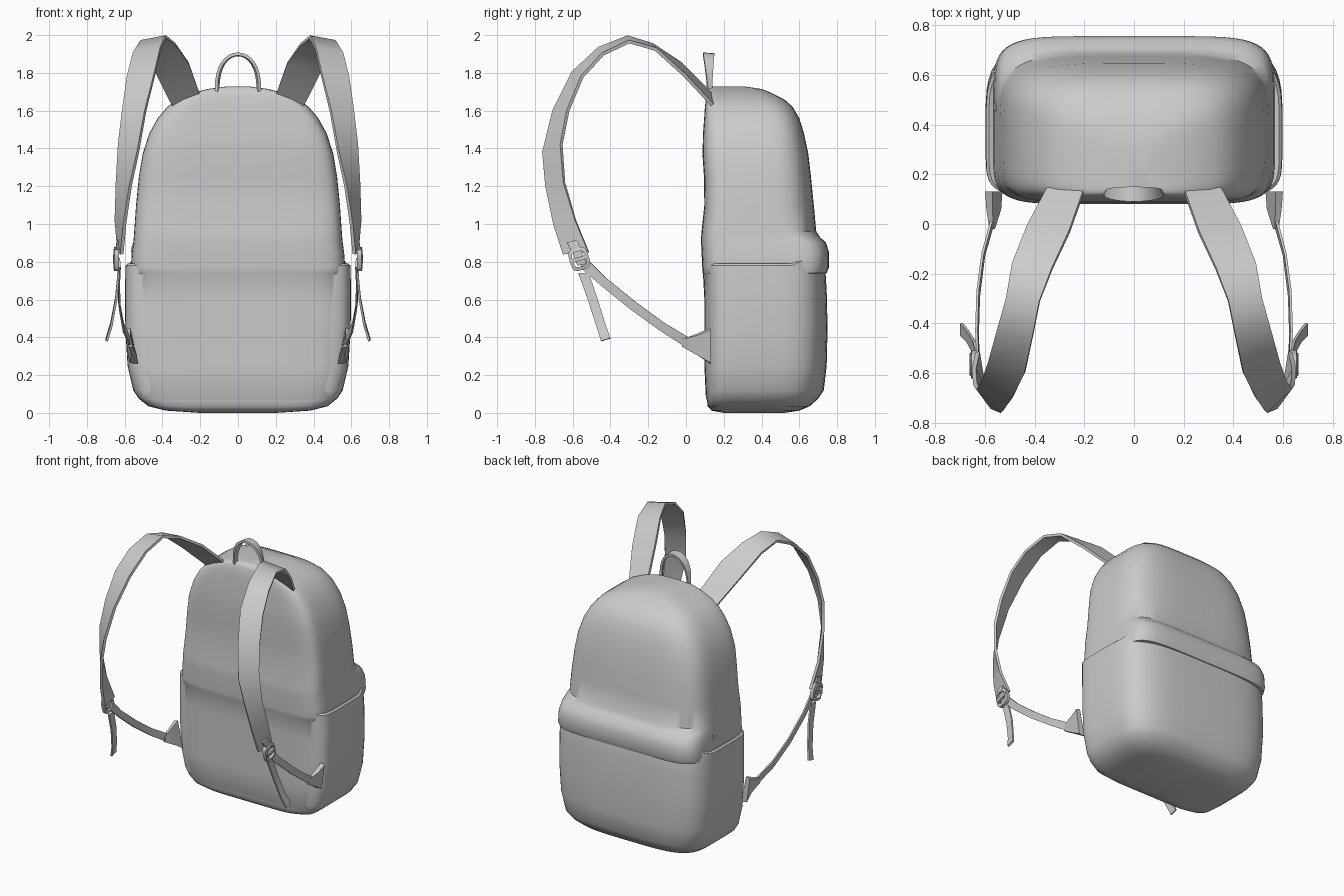
import bpy, bmesh, math
from mathutils import Vector

grey = bpy.data.materials.new("grey fabric")
grey.diffuse_color = (0.6, 0.6, 0.6, 1)


def finish(name, bm, thickness=0, mirror=False, angle=40):
    """Turn a bmesh into a smooth shaded object, thickened and mirrored if asked."""
    bmesh.ops.recalc_face_normals(bm, faces=bm.faces)
    me = bpy.data.meshes.new(name)
    bm.to_mesh(me)
    bm.free()
    me.materials.append(grey)
    ob = bpy.data.objects.new(name, me)
    bpy.context.collection.objects.link(ob)
    if thickness:
        mod = ob.modifiers.new("thickness", 'SOLIDIFY')
        mod.thickness, mod.offset = thickness, 0
    if mirror:
        ob.modifiers.new("mirror", 'MIRROR').use_mirror_merge = False
    bpy.ops.object.select_all(action='DESELECT')
    ob.select_set(True)
    bpy.context.view_layer.objects.active = ob
    bpy.ops.object.convert(target='MESH')
    bpy.ops.object.shade_smooth_by_angle(angle=math.radians(angle))
    return ob


def section(z, w, yf, yb, nb=4, nf=7, count=56, lift=0):
    """Rounded outline: tight corners at the front, softer ones at the back."""
    yc = yf + (yb - yf) * 0.46
    pts = []
    for i in range(count):
        a = 2 * math.pi * (i + 0.5) / count
        c, s = math.cos(a), math.sin(a)
        n, d = (nb, yb - yc) if s > 0 else (nf, yc - yf)
        x = math.copysign(abs(c) ** (2 / n), c) * w
        y = yc + math.copysign(abs(s) ** (2 / n), s) * d
        pts.append(Vector((x, y, z + lift * max(0, y - 0.56))))
    return pts


def loft(name, loops, closed=True, **kw):
    """Skin a stack of outlines and cap both ends."""
    bm = bmesh.new()
    rings = [[bm.verts.new(p) for p in loop] for loop in loops]
    n = len(rings[0])
    for a, b in zip(rings, rings[1:]):
        for i in range(n if closed else n - 1):
            j = (i + 1) % n
            bm.faces.new((a[i], a[j], b[j], b[i]))
    if closed:
        bm.faces.new(rings[0])
        bm.faces.new(rings[-1])
    return finish(name, bm, **kw)


def ribbon(name, edge_a, edge_b, thickness, mirror=True):
    """Flat strip between two edge lines."""
    return loft(name, list(zip(edge_a, edge_b)), closed=False,
                thickness=thickness, mirror=mirror)


# Main compartment, with the padded front panel and the flap bulge at the back
loft("main_compartment", [section(*r) for r in (
    (0.03, 0.46, 0.13, 0.60), (0.08, 0.52, 0.105, 0.66), (0.25, 0.55, 0.097, 0.69),
    (0.60, 0.56, 0.097, 0.70), (0.735, 0.555, 0.09, 0.71, 5),
    (0.74, 0.565, 0.088, 0.745, 6), (0.77, 0.568, 0.086, 0.757, 6),
    (0.85, 0.562, 0.082, 0.757, 6), (0.90, 0.555, 0.08, 0.742, 5.5),
    (0.93, 0.552, 0.08, 0.71, 5), (0.96, 0.55, 0.082, 0.69),
    (1.10, 0.54, 0.097, 0.677), (1.25, 0.525, 0.095, 0.662), (1.37, 0.505, 0.087, 0.648),
    (1.48, 0.47, 0.09, 0.625), (1.56, 0.425, 0.096, 0.60), (1.62, 0.375, 0.10, 0.565),
    (1.66, 0.32, 0.105, 0.52), (1.695, 0.235, 0.112, 0.45),
    (1.715, 0.16, 0.12, 0.40), (1.728, 0.06, 0.14, 0.31))])

# Lower shell: back pocket and side pockets in one wrap, lip rising to the back
loft("lower_pockets", [section(*r, lift=0.45 if r[0] > 0.72 else 0) for r in (
    (0.0, 0.20, 0.20, 0.52), (0.012, 0.38, 0.135, 0.60), (0.035, 0.475, 0.115, 0.655),
    (0.075, 0.525, 0.11, 0.70), (0.12, 0.555, 0.108, 0.73), (0.25, 0.585, 0.105, 0.745),
    (0.45, 0.597, 0.105, 0.75), (0.65, 0.598, 0.105, 0.745), (0.725, 0.597, 0.105, 0.735),
    (0.78, 0.596, 0.105, 0.72), (0.79, 0.585, 0.112, 0.71), (0.775, 0.55, 0.14, 0.68))])

# Shoulder straps, twisting from flat at the top to edge-on at the buckle
ribbon("shoulder_strap",
       [(.20, .14, 1.68), (.26, -.03, 1.85), (.33, -.18, 1.95), (.38, -.31, 1.99),
        (.41, -.46, 1.93), (.44, -.60, 1.80), (.49, -.70, 1.60), (.53, -.755, 1.38),
        (.57, -.74, 1.20), (.60, -.70, 1.0), (.615, -.65, .84)],
       [(.35, .14, 1.63), (.43, -.01, 1.79), (.49, -.16, 1.925), (.515, -.30, 1.965),
        (.555, -.44, 1.90), (.585, -.55, 1.78), (.61, -.625, 1.60), (.63, -.66, 1.42),
        (.64, -.645, 1.22), (.645, -.585, 1.02), (.63, -.515, .85)], 0.018)

# Webbing from buckle to the side tab
ribbon("lower_webbing",
       [(.63, -.53, .82), (.635, -.43, .72), (.63, -.27, .59), (.61, -.12, .48), (.57, .03, .39)],
       [(.625, -.56, .77), (.63, -.45, .675), (.625, -.29, .545), (.605, -.13, .43), (.565, .01, .34)],
       0.01)

# Loose webbing tail and the short end above the buckle
ribbon("webbing_tail",
       [(.632, -.515, .74), (.645, -.47, .61), (.67, -.43, .48), (.695, -.40, .395)],
       [(.632, -.57, .74), (.645, -.52, .60), (.67, -.475, .46), (.695, -.45, .38)], 0.012)
ribbon("webbing_end",
       [(.635, -.63, .90), (.645, -.60, .85), (.64, -.575, .78)],
       [(.635, -.575, .915), (.645, -.555, .86), (.64, -.525, .79)], 0.012)


# Buckle: rounded square ring with a middle bar
def buckle_point(u, v, x):
    c, s = math.cos(0.3), math.sin(0.3)
    return (x, -.565 + u * c + v * s * -1, .815 + u * s + v * c)


rings = []
for i in range(25):
    a = 2 * math.pi * i / 24
    c, s = math.cos(a), math.sin(a)
    u, v = (math.copysign(abs(t) ** 0.55, t) for t in (c, s))
    rings.append([buckle_point(u * k * 0.052, v * k * 0.06, x)
                  for k, x in ((1, .63), (1, .655), (.68, .66), (.68, .63))])
loft("buckle_ring", rings, mirror=True)
loft("buckle_bar", [[buckle_point(u, v, x) for v, x in
                     ((-.01, .635), (.01, .635), (.01, .662), (-.01, .662))]
                    for u in (-.045, .045)], mirror=True)

# Triangular side tabs that anchor the webbing
loft("side_tab", [
    [(.56, -.02, .35), (.578, -.02, .35), (.583, -.02, .39), (.567, -.02, .39)],
    [(.535, .06, .305), (.565, .06, .305), (.595, .06, .41), (.57, .06, .42)],
    [(.53, .13, .26), (.575, .13, .265), (.60, .13, .44), (.57, .13, .45)]], mirror=True)

# Grab handle: an arched strip, wider at the crown
front, back = [], []
for i in range(17):
    a = math.pi * i / 16
    x, s = -0.115 * math.cos(a), math.sin(a)
    z = 1.70 + 0.20 * s ** 0.75
    half = 0.010 + 0.02 * s
    front.append((x, 0.125 - half - 0.005 * s, z))
    back.append((x * 0.92, 0.125 + half - 0.005 * s, z - 0.004))
ribbon("grab_handle", front, back, 0.016, mirror=False)

# Zip pull beside the left pocket
ribbon("zip_pull", [(-.545, .46, .80), (-.562, .455, .86), (-.55, .46, .90)],
       [(-.545, .50, .80), (-.562, .495, .86), (-.55, .48, .90)], 0.012, mirror=False)
